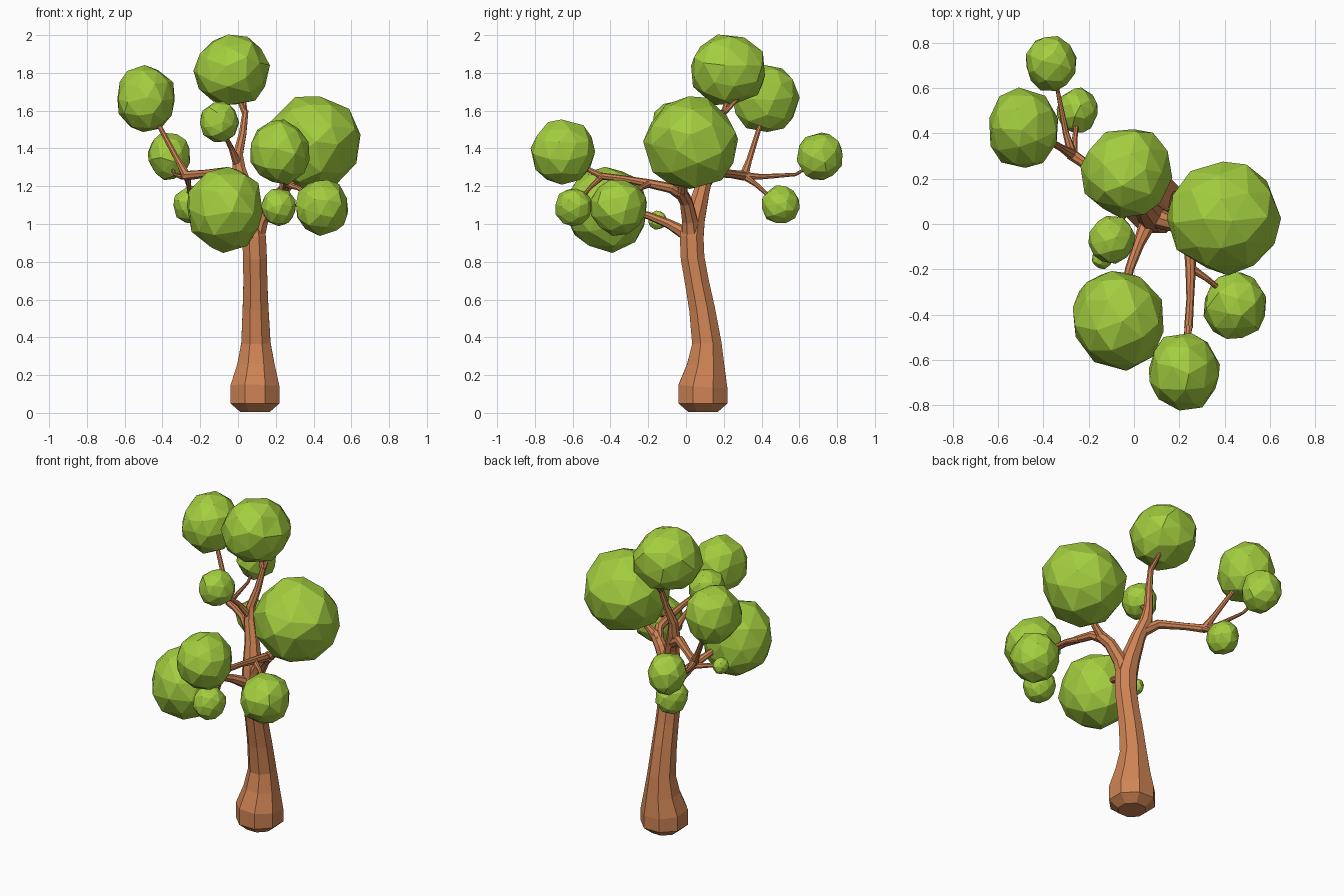
import bpy, bmesh, random
from mathutils import Vector
from math import cos, sin, tau

random.seed(4)


def material(name, rgb):
    m = bpy.data.materials.new(name)
    m.diffuse_color = (*rgb, 1)
    return m


BARK = material("bark", (0.62, 0.23, 0.09))
LEAF = material("leaf", (0.37, 0.62, 0.05))


def finish(bm, name, mat):
    bmesh.ops.recalc_face_normals(bm, faces=bm.faces)
    me = bpy.data.meshes.new(name)
    bm.to_mesh(me)
    bm.free()
    me.materials.append(mat)
    ob = bpy.data.objects.new(name, me)
    bpy.context.collection.objects.link(ob)
    return ob


def limb(name, pts, sides=8):
    """Faceted tube through (x, y, z, radius) points."""
    p = [Vector(q[:3]) for q in pts]
    bm = bmesh.new()
    rings = []
    tangent, u = Vector((0, 0, 1)), Vector((1, 0, 0))
    for i, c in enumerate(p):
        t = (p[min(i + 1, len(p) - 1)] - p[max(i - 1, 0)]).normalized()
        u = tangent.rotation_difference(t) @ u
        tangent = t
        v = t.cross(u)
        rings.append([bm.verts.new(c + pts[i][3] * (cos(tau * (k + .5) / sides) * u
                                                    + sin(tau * (k + .5) / sides) * v))
                      for k in range(sides)])
    for a, b in zip(rings, rings[1:]):
        for k in range(sides):
            j = (k + 1) % sides
            bm.faces.new((a[k], a[j], b[j], b[k]))
    bm.faces.new(rings[0][::-1])
    bm.faces.new(rings[-1])
    return finish(bm, name, BARK)


def foliage(name, centre, radii):
    """Irregular low-poly ball."""
    bm = bmesh.new()
    bmesh.ops.create_icosphere(bm, subdivisions=2, radius=1)
    spin = Vector((0, 0, 1)).rotation_difference(
        Vector([random.uniform(-1, 1) for _ in range(3)]).normalized())
    for v in bm.verts:
        jitter = Vector([random.uniform(-.09, .09) for _ in range(3)])
        d = spin @ (v.co + jitter).normalized() * random.uniform(.96, 1.05)
        v.co = Vector([c + r * s for c, r, s in zip(centre, radii, d)])
    return finish(bm, name, LEAF)


# Trunk with flared, rounded foot, running on into the central leader
limb("trunk", [
    (.09, .09, .005, .085), (.09, .09, .05, .14), (.09, .09, .14, .14),
    (.095, .105, .25, .108), (.095, .11, .37, .084), (.093, .085, .55, .074),
    (.092, .06, .68, .069), (.09, .035, .82, .068), (.085, .03, .93, .068),
    (.07, .045, 1.03, .06), (.04, .085, 1.18, .044), (.005, .115, 1.29, .038),
    (.0, .13, 1.37, .028), (.025, .165, 1.48, .021), (.04, .2, 1.6, .016)])
limb("top_twig_left", [(.038, .195, 1.58, .016), (-.02, .24, 1.72, .01)])
limb("top_twig_back", [(.038, .195, 1.58, .015), (.03, .29, 1.68, .01)])
limb("leader_side_twig", [(0, .12, 1.31, .026), (-.035, .06, 1.40, .015),
                          (-.09, -.05, 1.51, .009)])

# Left rear bough and its three twigs
limb("left_bough", [(.02, .1, 1.22, .036), (-.06, .15, 1.275, .028),
                    (-.18, .24, 1.265, .022), (-.28, .31, 1.255, .026)])
limb("left_twig_up", [(-.27, .305, 1.25, .026), (-.32, .335, 1.34, .016),
                      (-.45, .41, 1.58, .012)])
limb("left_twig_back", [(-.27, .3, 1.255, .022), (-.3, .4, 1.25, .014),
                        (-.335, .58, 1.262, .009), (-.36, .68, 1.32, .008)])
limb("left_twig_down", [(-.27, .3, 1.26, .022), (-.262, .37, 1.21, .013),
                        (-.25, .47, 1.12, .009)])

# Right bough forking to the big crown and the front branch
limb("right_bough", [(.085, .03, .9, .055), (.12, .02, 1.02, .044),
                     (.18, .0, 1.12, .036), (.24, -.03, 1.175, .033)])
limb("right_twig_up", [(.22, -.02, 1.155, .03), (.28, -.015, 1.21, .022),
                       (.36, .01, 1.33, .017)])
limb("front_right_branch", [(.2, -.005, 1.14, .032), (.245, -.08, 1.19, .027),
                            (.25, -.2, 1.215, .023), (.248, -.33, 1.24, .017),
                            (.24, -.46, 1.255, .019)])
limb("front_right_twig_up", [(.242, -.44, 1.25, .018), (.225, -.6, 1.33, .01)])
limb("front_right_twig_down", [(.242, -.44, 1.255, .017), (.23, -.5, 1.2, .011),
                               (.22, -.58, 1.11, .008)])
limb("side_twig_right", [(.245, -.19, 1.215, .02), (.32, -.24, 1.19, .013),
                         (.43, -.33, 1.11, .01)])

# Front bough with small stub twig
limb("front_bough", [(.085, .03, .88, .05), (.055, -.01, .955, .036),
                     (.02, -.09, 1.0, .025), (-.02, -.2, 1.045, .02),
                     (-.05, -.36, 1.08, .015)])
limb("front_stub_twig", [(.01, -.1, 1.0, .02), (-.13, -.15, 1.02, .009)])

# Foliage balls
balls = {
    "foliage_top": ((-.03, .225, 1.815), (.2, .205, .19)),
    "foliage_right_large": ((.40, .025, 1.43), (.25, .25, .25)),
    "foliage_left_upper": ((-.49, .42, 1.66), (.16, .18, .18)),
    "foliage_back": ((-.365, .71, 1.36), (.115, .125, .13)),
    "foliage_left_lower": ((-.25, .50, 1.10), (.092, .103, .103)),
    "foliage_front_large": ((-.07, -.42, 1.08), (.208, .225, .23)),
    "foliage_front_right": ((.22, -.65, 1.38), (.16, .178, .17)),
    "foliage_right_lower": ((.445, -.36, 1.09), (.14, .152, .15)),
    "foliage_front_small": ((.215, -.595, 1.09), (.095, .1, .102)),
    "foliage_middle": ((-.10, -.07, 1.54), (.103, .11, .112)),
    "foliage_tiny": ((-.14, -.15, 1.02), (.046, .05, .05)),
}
for name, (centre, radii) in balls.items():
    foliage(name, centre, radii)
